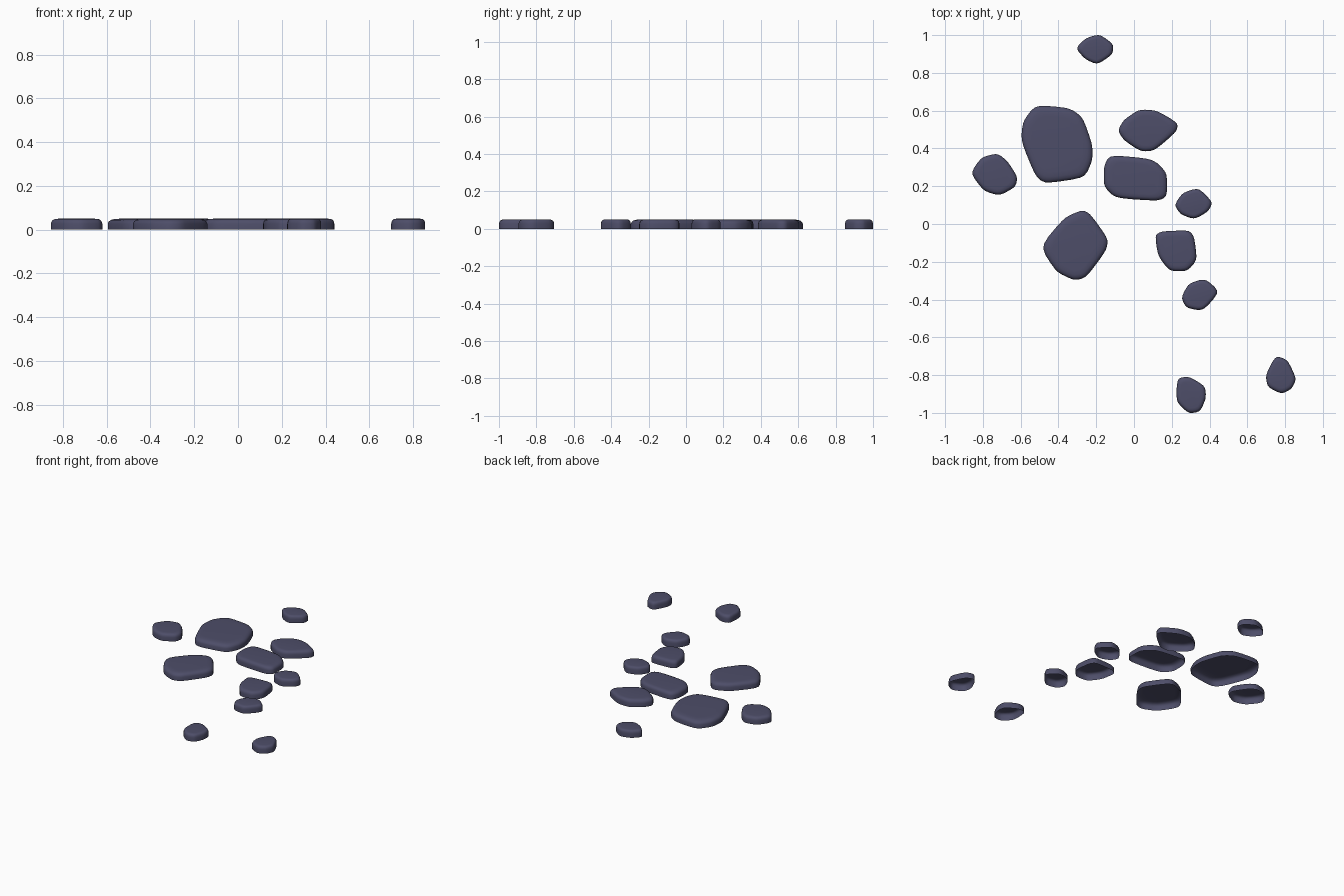
import bpy, bmesh

if "Cube" in bpy.data.objects:
    bpy.data.objects.remove(bpy.data.objects["Cube"])

slate = bpy.data.materials.new("slate")
slate.diffuse_color = (0.075, 0.075, 0.14, 1)
slate.use_nodes = True
slate.node_tree.nodes["Principled BSDF"].inputs["Base Color"].default_value = slate.diffuse_color

# (scale of outline, height): near-vertical rim rolling over to a flat top
PROFILE = [(1.0, 0.0), (1.0, 0.027), (0.975, 0.037), (0.93, 0.044), (0.85, 0.0485), (0.72, 0.05)]


def cut_corners(pts, r):
    out = []
    for i, (x0, y0) in enumerate(pts):
        x1, y1 = pts[(i + 1) % len(pts)]
        out.append((x0 + (x1 - x0) * r, y0 + (y1 - y0) * r))
        out.append((x1 - (x1 - x0) * r, y1 - (y1 - y0) * r))
    return out


def fit(vals, target):
    """Stretch rounded coordinates back to the range of the corners."""
    a, b, lo, hi = min(vals), max(vals), min(target), max(target)
    return [lo + (v - a) * (hi - lo) / (b - a) for v in vals]


def stone(name, *corners):
    """Clockwise corners -> rounded, open-bottomed paving stone."""
    pts = cut_corners(cut_corners(corners[::-1], 0.18), 0.25)
    xs = fit([p[0] for p in pts], [c[0] for c in corners])
    ys = fit([p[1] for p in pts], [c[1] for c in corners])
    cx, cy = (min(xs) + max(xs)) / 2, (min(ys) + max(ys)) / 2
    bm = bmesh.new()
    rings = [[bm.verts.new(((x - cx) * s, (y - cy) * s, z)) for x, y in zip(xs, ys)]
             for s, z in PROFILE]
    n = len(xs)
    for low, high in zip(rings, rings[1:]):
        for i in range(n):
            j = (i + 1) % n
            bm.faces.new((low[i], low[j], high[j], high[i]))
    bm.faces.new(rings[-1])
    for f in bm.faces:
        f.smooth = True
    mesh = bpy.data.meshes.new(name)
    bm.to_mesh(mesh)
    bm.free()
    mesh.materials.append(slate)
    ob = bpy.data.objects.new(name, mesh)
    ob.location = (cx, cy, 0)
    bpy.context.collection.objects.link(ob)


# Large stones
stone("large_stone_back", (-.595, .44), (-.585, .54), (-.52, .625), (-.34, .61), (-.27, .56),
      (-.22, .42), (-.22, .34), (-.26, .25), (-.47, .22), (-.52, .26))
stone("large_stone_front", (-.48, -.12), (-.36, .03), (-.27, .07), (-.23, .05), (-.14, -.08),
      (-.15, -.14), (-.25, -.28), (-.31, -.295), (-.40, -.25))

# Medium stones
stone("medium_stone_back", (-.08, .495), (-.05, .55), (.03, .605), (.12, .60), (.23, .535),
      (.225, .49), (.11, .39), (.04, .385), (-.05, .445))
stone("medium_stone_middle", (-.16, .30), (-.13, .36), (.10, .34), (.175, .27), (.175, .15),
      (.13, .125), (-.10, .14), (-.16, .20))
stone("medium_stone_left", (-.855, .27), (-.80, .35), (-.72, .37), (-.67, .33), (-.62, .25),
      (-.63, .20), (-.71, .155), (-.79, .18))
stone("medium_stone_right", (.115, -.06), (.15, -.04), (.29, -.035), (.315, -.07), (.33, -.19),
      (.28, -.25), (.19, -.25), (.13, -.17))

# Small stones
stone("small_stone_far_back", (-.30, .93), (-.25, .98), (-.18, 1.0), (-.11, .95), (-.115, .90),
      (-.19, .85), (-.25, .875))
stone("small_stone_right", (.22, .10), (.26, .16), (.34, .185), (.41, .115), (.39, .07),
      (.32, .03), (.25, .055))
stone("small_stone_middle", (.255, -.39), (.29, -.32), (.37, -.295), (.44, -.36), (.36, -.455),
      (.28, -.44))
stone("small_stone_front", (.23, -.82), (.29, -.81), (.375, -.86), (.38, -.92), (.35, -.99),
      (.29, -1.0), (.225, -.94))
stone("small_stone_far_right", (.70, -.80), (.75, -.705), (.81, -.725), (.855, -.82),
      (.83, -.87), (.78, -.895), (.71, -.86))
